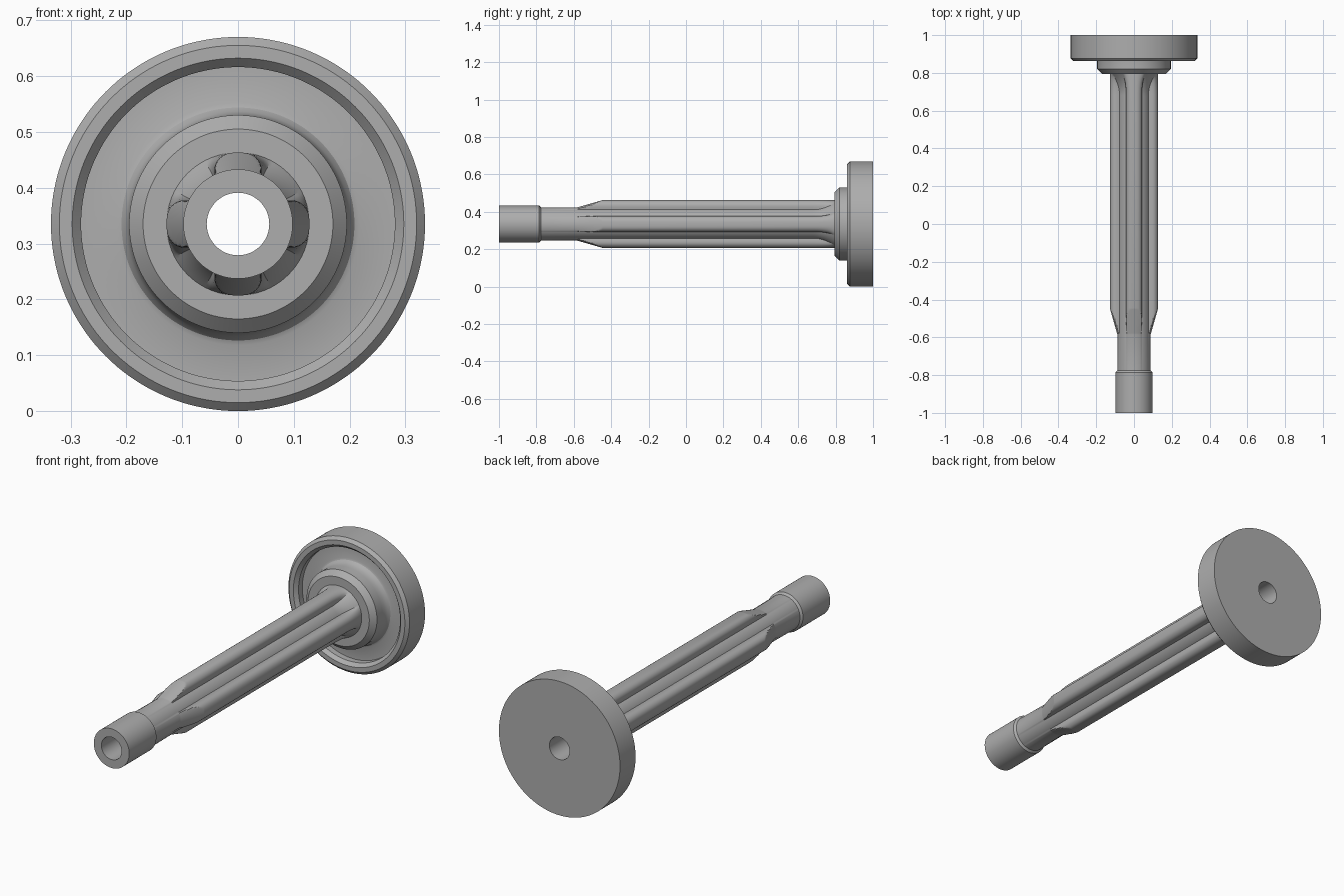
import bpy
import bmesh
from math import sin, cos, pi, sqrt, radians, degrees

if "Cube" in bpy.data.objects:
    bpy.data.objects.remove(bpy.data.objects["Cube"], do_unlink=True)

AXIS_Z = 0.335   # height of the turning axis
BORE = 0.056
RIDGE = 0.128    # outer radius of the fluted section
GROOVE = 0.086   # radius at the bottom of the flutes
SEGMENTS = 144

steel = bpy.data.materials.new("steel grey")
steel.use_nodes = True
grey = (0.42, 0.42, 0.42, 1)
steel.diffuse_color = grey
steel.node_tree.nodes["Principled BSDF"].inputs["Base Color"].default_value = grey


def plain(y, r, angle):
    return r


def fluted(y, r, angle):
    """Clip the turned radius to four rounded ridges with a run-out at the back."""
    if r < 0.06:
        return r
    if y < -0.6:
        return r
    off = abs((degrees(angle) + 45) % 90 - 45)
    t = min(max((off - 6) / 20, 0), 1)
    ridge = sqrt(1 - t * t)
    run = min(max((y - 0.68) / 0.115, 0), 1)
    floor = GROOVE + (RIDGE - GROOVE) * run ** 2
    return min(r, floor + (RIDGE - floor) * ridge)


def turn(name, profile, shape=plain):
    """Turn a (y, radius) profile around the long axis."""
    bm = bmesh.new()
    rings = []
    for y, r in profile:
        ring = []
        for k in range(SEGMENTS):
            a = 2 * pi * k / SEGMENTS
            rad = shape(y, r, a)
            ring.append(bm.verts.new((rad * cos(a), y, AXIS_Z + rad * sin(a))))
        rings.append(ring)
    for a, b in zip(rings, rings[1:]):
        for k in range(SEGMENTS):
            n = (k + 1) % SEGMENTS
            bm.faces.new((a[k], b[k], b[n], a[n]))
    mesh = bpy.data.meshes.new(name)
    bm.to_mesh(mesh)
    bm.free()
    mesh.materials.append(steel)
    obj = bpy.data.objects.new(name, mesh)
    bpy.context.collection.objects.link(obj)
    bpy.ops.object.select_all(action='DESELECT')
    obj.select_set(True)
    bpy.context.view_layer.objects.active = obj
    bpy.ops.object.shade_smooth_by_angle(angle=radians(25))
    return obj


def steps(y0, r0, y1, r1, count):
    return [(y0 + (y1 - y0) * i / count, r0 + (r1 - r0) * i / count)
            for i in range(count + 1)]


# Shaft: pilot tip, neck, tapered lead-in, fluted length and run-out
shaft = [(-1, BORE), (-1, 0.098), (-0.785, 0.098), (-0.775, 0.088)]
shaft += steps(-0.585, 0.088, -0.445, RIDGE, 20)
shaft += steps(0.68, RIDGE, 0.795, RIDGE, 12)
turn("fluted_shaft", shaft, fluted)

# Flange: chamfered hub, flared root, recessed face, rim and flat back
flange = [(0.795, RIDGE), (0.795, 0.17), (0.82, 0.195), (0.865, 0.195)]
flange += [(0.91 - 0.045 * (1 - sin(t)), 0.217 - 0.022 * cos(t))
           for t in (pi / 8, pi / 4, 3 * pi / 8, pi / 2)]
flange += [(0.91, 0.281), (0.88, 0.281), (0.862, 0.297), (0.862, 0.32),
           (0.877, 0.335), (1, 0.335), (1, BORE)]
turn("flange", flange)

# Through bore
turn("bore", [(1, BORE), (-1, BORE)])
